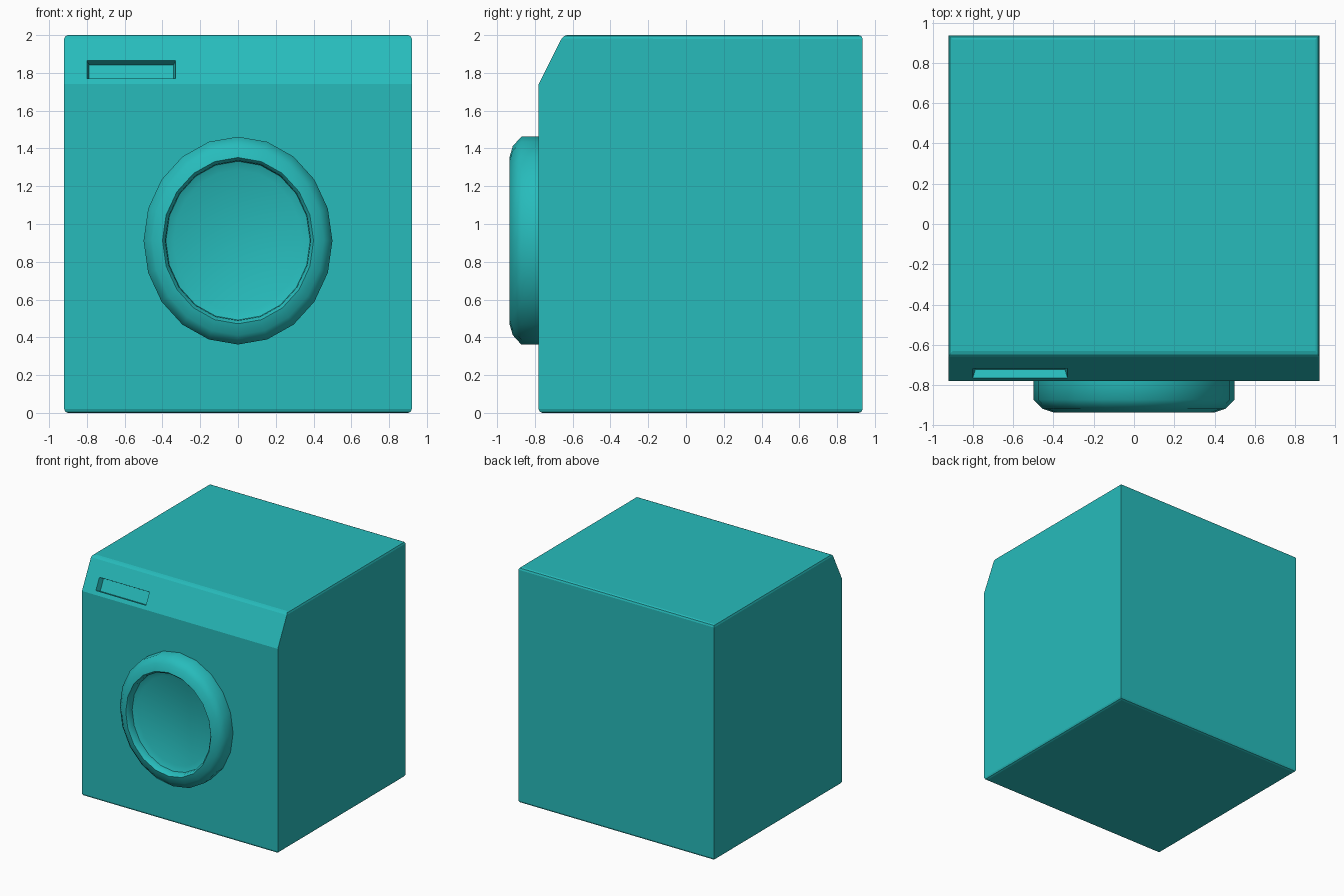
import bpy, bmesh, math
from mathutils import Vector

if "Cube" in bpy.data.objects:
    bpy.data.objects.remove(bpy.data.objects["Cube"])

teal = bpy.data.materials.new("teal")
teal.diffuse_color = (0.02, 0.5, 0.5, 1)
teal.use_nodes = True
teal.node_tree.nodes["Principled BSDF"].inputs["Base Color"].default_value = teal.diffuse_color


def make_object(name, bm):
    bmesh.ops.recalc_face_normals(bm, faces=bm.faces)
    mesh = bpy.data.meshes.new(name)
    bm.to_mesh(mesh)
    bm.free()
    mesh.materials.append(teal)
    obj = bpy.data.objects.new(name, mesh)
    bpy.context.collection.objects.link(obj)
    return obj


def loft(bm, rings):
    """Skin a list of equal-length point rings and cap both ends."""
    loops = [[bm.verts.new(p) for p in ring] for ring in rings]
    n = len(loops[0])
    for a, b in zip(loops, loops[1:]):
        for i in range(n):
            bm.faces.new((a[i], a[(i + 1) % n], b[(i + 1) % n], b[i]))
    bm.faces.new(loops[0])
    bm.faces.new(loops[-1])


# Cabinet: side profile with a slanted control panel, extruded across x
profile = [(-0.78, 0), (0.935, 0), (0.935, 2), (-0.65, 2), (-0.78, 1.74)]
bm = bmesh.new()
loft(bm, [[(x, y, z) for y, z in profile] for x in (-0.92, 0.92)])
rims = [e for e in bm.edges
        if all(v.co.z < 0.01 for v in e.verts) or all(v.co.z > 1.99 for v in e.verts)]
bmesh.ops.bevel(bm, geom=rims, offset=0.02, segments=2, profile=0.5, affect='EDGES')
cabinet = make_object("cabinet", bm)

# Recessed slot in the slanted panel, cut with a slightly tapered block
up = Vector((0, 0.13, 0.26)).normalized()
out = Vector((0, -up.z, up.y))
centre = Vector((-0.565, -0.78 + 0.0775 * 0.5, 1.8175))


def slot_ring(height, hx, hs):
    return [centre + out * height + up * (s * hs) + Vector((t * hx, 0, 0))
            for t, s in ((-1, -1), (1, -1), (1, 1), (-1, 1))]


bm = bmesh.new()
loft(bm, [slot_ring(0.045, 0.247, 0.056), slot_ring(-0.045, 0.223, 0.050)])
cutter = make_object("slot_cutter", bm)
cutter.hide_render = True
mod = cabinet.modifiers.new("slot", 'BOOLEAN')
mod.operation = 'DIFFERENCE'
mod.solver = 'EXACT'
mod.object = cutter
bpy.context.view_layer.objects.active = cabinet
cabinet.select_set(True)
bpy.ops.object.modifier_apply(modifier=mod.name)
bpy.data.objects.remove(cutter)

# Door: oval 20-sided ring with a rounded rim and a recessed window
rim = [(0.50, -0.77), (0.50, -0.872), (0.455, -0.917), (0.40, -0.935),
       (0.385, -0.917), (0.382, -0.875), (0.34, -0.855)]
sides = 20
angles = [2 * math.pi * i / sides for i in range(sides)]
bm = bmesh.new()
loft(bm, [[(r * math.sin(a), y, 0.912 + 1.1 * r * math.cos(a)) for a in angles]
          for r, y in rim])
door = make_object("door", bm)
bpy.ops.object.select_all(action='DESELECT')
door.select_set(True)
bpy.context.view_layer.objects.active = door
bpy.ops.object.shade_smooth_by_angle(angle=math.radians(50))
